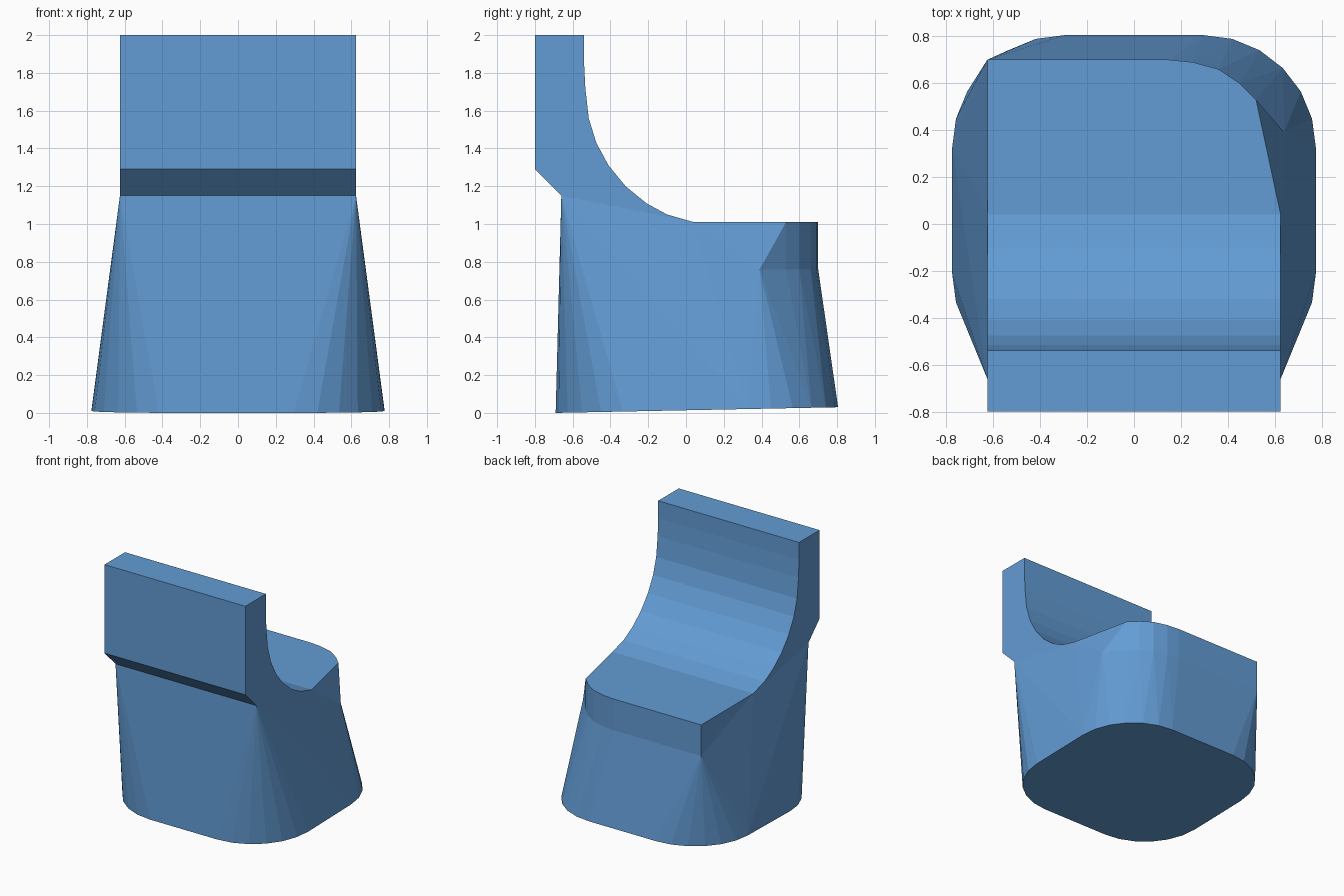
import bpy, bmesh, math

if "Cube" in bpy.data.objects:
    bpy.data.objects.remove(bpy.data.objects["Cube"])

W = 0.625  # half width of the backrest and seat

blue = bpy.data.materials.new("blue")
blue.diffuse_color = (0.124, 0.33, 0.66, 1)
blue.use_nodes = True
blue.node_tree.nodes["Principled BSDF"].inputs["Base Color"].default_value = blue.diffuse_color


def finish(name, bm):
    bmesh.ops.recalc_face_normals(bm, faces=bm.faces[:])
    me = bpy.data.meshes.new(name)
    bm.to_mesh(me)
    bm.free()
    me.materials.append(blue)
    ob = bpy.data.objects.new(name, me)
    bpy.context.collection.objects.link(ob)
    return ob


def prism(name, profile, half):
    # side profile (y, z) extruded along x
    bm = bmesh.new()
    face = bm.faces.new([bm.verts.new((-half, y, z)) for y, z in profile])
    ext = bmesh.ops.extrude_face_region(bm, geom=[face])
    verts = [g for g in ext["geom"] if isinstance(g, bmesh.types.BMVert)]
    bmesh.ops.translate(bm, verts=verts, vec=(2 * half, 0, 0))
    return finish(name, bm)


def hull(name, points):
    bm = bmesh.new()
    for p in points:
        bm.verts.new(p)
    res = bmesh.ops.convex_hull(bm, input=bm.verts[:])
    loose = {v for v in res["geom_interior"] + res["geom_unused"]
             if isinstance(v, bmesh.types.BMVert)}
    bmesh.ops.delete(bm, geom=list(loose), context="VERTS")
    return finish(name, bm)


def boolean(ob, other, operation):
    mod = ob.modifiers.new(operation, "BOOLEAN")
    mod.object, mod.operation, mod.solver = other, operation, "EXACT"
    bpy.context.view_layer.objects.active = ob
    bpy.ops.object.modifier_apply(modifier=mod.name)
    bpy.data.objects.remove(other)


# concave curve sweeping from the backrest down to the seat
curve = [(-0.54, 2), (-0.54, 1.86), (-0.533, 1.72), (-0.515, 1.56),
         (-0.475, 1.43), (-0.41, 1.31), (-0.32, 1.20), (-0.21, 1.11),
         (-0.10, 1.05), (0.04, 1.01)]

# rounded, slightly tilted base outline
base = []
for i in range(4):
    cx = 0.295 if i in (0, 3) else -0.295
    cy = 0.325 if i < 2 else -0.21
    for k in range(7):
        a = math.radians(90 * i + 15 * k)
        x, y = cx + 0.48 * math.cos(a), cy + 0.48 * math.sin(a)
        base.append((x, y, 0.03 * (y + 0.69) / 1.49))

# seat rim: one rounded back corner, one square
rim = [(0.52, 0.53), (0.45, 0.60), (0.36, 0.66), (0.25, 0.69),
       (0.15, 0.70), (-W, 0.70)]
low_rim = [(x, y, 0.76) for x, y in rim] + [(0.64, 0.39, 0.76)]
top_rim = [(x, y, 1.01) for x, y in rim]
sides = [(s * W, 0.04, 1.01) for s in (-1, 1)]

# tapered body, hollowed under the curved back
body = hull("seat_body", base + low_rim + sides + [(s * W, -0.66, 1.15) for s in (-1, 1)])
scoop = prism("scoop_cutter", curve + [(1.2, 1.01), (1.2, 2.3), (-0.54, 2.3)], 1.0)
scoop.hide_render = True
boolean(body, scoop, "DIFFERENCE")

# upright-walled seat slab
slab = hull("seat_slab", low_rim + top_rim + sides + [(s * 0.6, 0.04, 0.76) for s in (-1, 1)])
boolean(body, slab, "UNION")

# backrest
back = prism("backrest", [(-0.8, 2), (-0.8, 1.29), (-0.66, 1.15), (-0.5, 0.9),
                          (-0.05, 0.9)] + curve[::-1], W)
boolean(body, back, "UNION")
